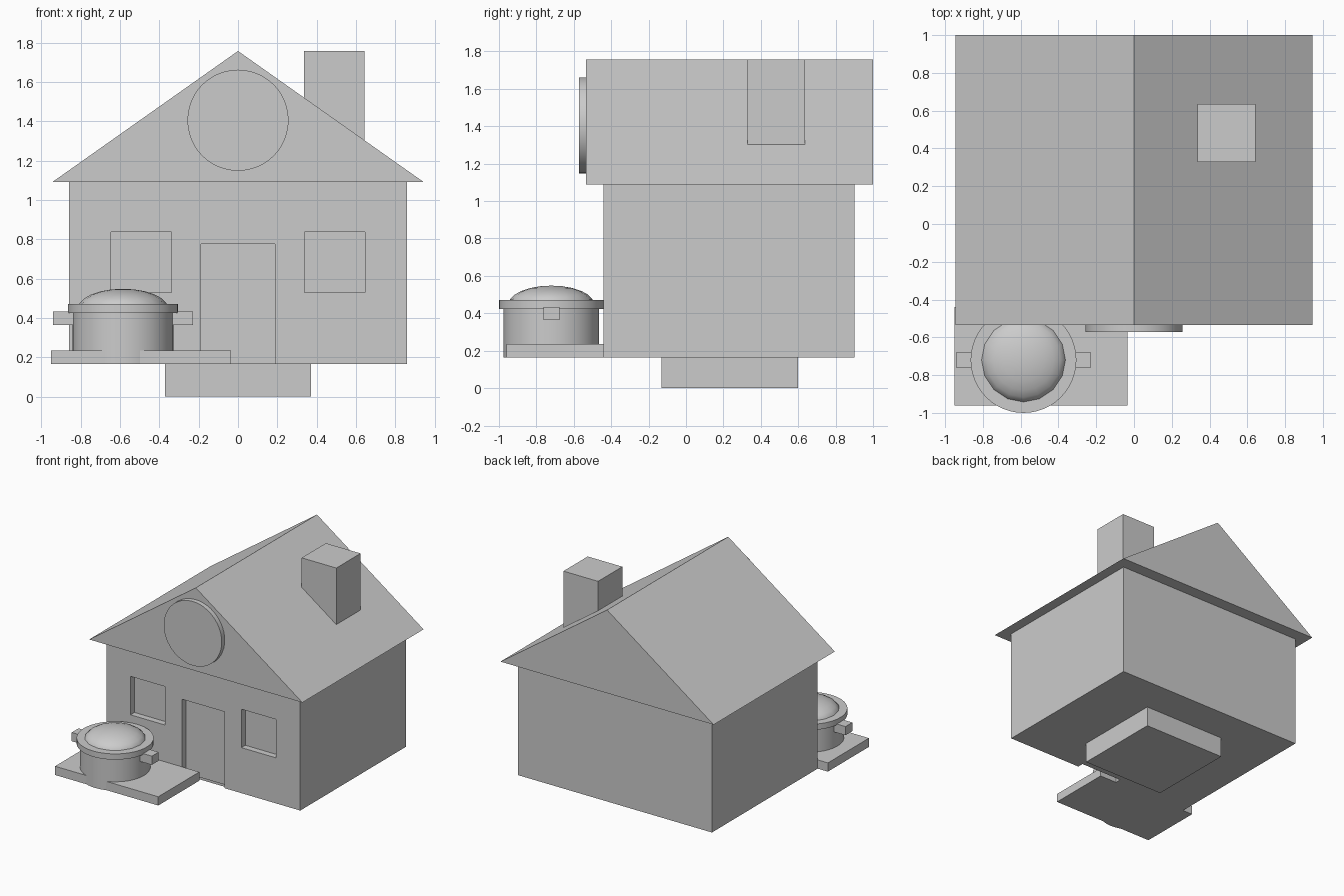
import bpy, bmesh, math
from mathutils import Matrix

if "Cube" in bpy.data.objects:
    bpy.data.objects.remove(bpy.data.objects["Cube"], do_unlink=True)

grey = bpy.data.materials.new("plain grey")
grey.use_nodes = True
COLOUR = (0.6, 0.6, 0.6, 1)
grey.diffuse_color = COLOUR
grey.node_tree.nodes["Principled BSDF"].inputs["Base Color"].default_value = COLOUR


def finish(name, bm, smooth=False):
    bmesh.ops.recalc_face_normals(bm, faces=bm.faces)
    mesh = bpy.data.meshes.new(name)
    bm.to_mesh(mesh)
    bm.free()
    mesh.materials.append(grey)
    obj = bpy.data.objects.new(name, mesh)
    bpy.context.collection.objects.link(obj)
    if smooth:
        bpy.ops.object.select_all(action="DESELECT")
        obj.select_set(True)
        bpy.context.view_layer.objects.active = obj
        bpy.ops.object.shade_smooth_by_angle(angle=math.radians(35))
    return obj


def box(name, xs, ys, zs):
    bm = bmesh.new()
    bmesh.ops.create_cube(bm, size=1)
    for v in bm.verts:
        v.co = [r[0] if c < 0 else r[1] for c, r in zip(v.co, (xs, ys, zs))]
    return finish(name, bm)


def cylinder(name, centre, radius, depth, turn=0, sides=48):
    bm = bmesh.new()
    place = Matrix.Translation(centre) @ Matrix.Rotation(turn, 4, "X")
    bmesh.ops.create_cone(bm, cap_ends=True, segments=sides, radius1=radius,
                          radius2=radius, depth=depth, matrix=place)
    return finish(name, bm, True)


# House body on its footing
FLOOR, EAVES, RIDGE, FRONT = 0.165, 1.09, 1.757, -0.44
box("footing", (-0.37, 0.37), (-0.13, 0.6), (0, FLOOR))
walls = box("walls", (-0.86, 0.86), (FRONT, 0.9), (FLOOR, EAVES))

# Recessed windows and doorway
RECESS = (FRONT - 0.1, FRONT + 0.05)
openings = [
    box("right_window_cutter", (-0.645, -0.338), RECESS, (0.53, 0.838)),
    box("left_window_cutter", (0.338, 0.645), RECESS, (0.53, 0.838)),
    box("door_cutter", (-0.188, 0.188), RECESS, (FLOOR - 0.1, 0.777)),
]
bpy.context.view_layer.objects.active = walls
for cutter in openings:
    mod = walls.modifiers.new("opening", "BOOLEAN")
    mod.operation, mod.solver, mod.object = "DIFFERENCE", "EXACT", cutter
    cutter.hide_render = True
    bpy.ops.object.modifier_apply(modifier=mod.name)
    bpy.data.objects.remove(cutter, do_unlink=True)

# Gabled roof: a triangle pushed from front to back
bm = bmesh.new()
gable = bm.faces.new([bm.verts.new((x, -0.535, z))
                      for x, z in ((-0.945, EAVES), (0.945, EAVES), (0, RIDGE))])
pushed = bmesh.ops.extrude_face_region(bm, geom=[gable])["geom"]
bmesh.ops.translate(bm, vec=(0, 1.535, 0),
                    verts=[g for g in pushed if isinstance(g, bmesh.types.BMVert)])
finish("roof", bm)

box("chimney", (0.335, 0.642), (0.328, 0.635), (1.2, RIDGE))
cylinder("gable_disc", (0, -0.54, 1.405), 0.257, 0.066, math.pi / 2)

# Porch slab and the pot standing on it
box("porch_slab", (-0.95, -0.035), (-0.96, FRONT), (FLOOR, 0.235))
PX, PY = -0.585, -0.72
cylinder("pot_body", (PX, PY, 0.3), 0.256, 0.27)
cylinder("pot_rim", (PX, PY, 0.447), 0.28, 0.046)
box("pot_handles", (PX - 0.355, PX + 0.355), (PY - 0.043, PY + 0.043), (0.363, 0.433))

# Domed lid: the upper half of a flattened sphere
bm = bmesh.new()
bmesh.ops.create_uvsphere(bm, u_segments=16, v_segments=12, radius=1,
                          matrix=Matrix.Translation((PX, PY, 0.45))
                          @ Matrix.Diagonal((0.228, 0.228, 0.098, 1)))
bmesh.ops.bisect_plane(bm, geom=bm.verts[:] + bm.edges[:] + bm.faces[:],
                       plane_co=(0, 0, 0.451), plane_no=(0, 0, 1), clear_inner=True)
finish("pot_lid", bm, True)
